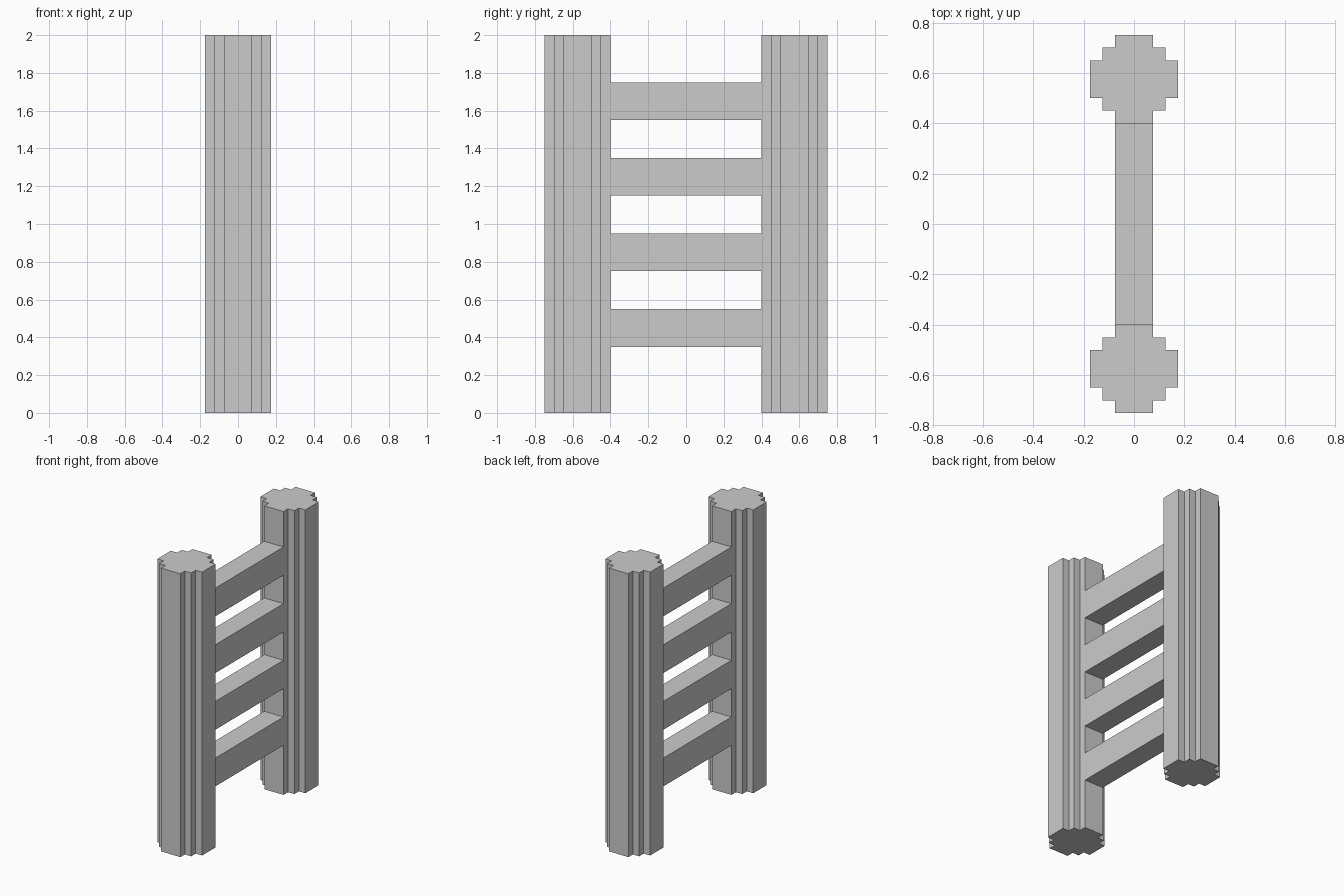
import bpy, bmesh

if "Cube" in bpy.data.objects:
    bpy.data.objects.remove(bpy.data.objects["Cube"])

# One quarter of the stepped post outline, mirrored into the full section
QUARTER = [(0.175, 0.075), (0.125, 0.075), (0.125, 0.125), (0.075, 0.125), (0.075, 0.175)]
half = QUARTER + [(-x, y) for x, y in reversed(QUARTER)]
OUTLINE = half + [(-x, -y) for x, y in half]


def prism(name, outline, z0, z1):
    bm = bmesh.new()
    face = bm.faces.new([bm.verts.new((x, y, z0)) for x, y in outline])
    top = bmesh.ops.extrude_face_region(bm, geom=[face], use_keep_orig=True)
    verts = [v for v in top["geom"] if isinstance(v, bmesh.types.BMVert)]
    bmesh.ops.translate(bm, verts=verts, vec=(0, 0, z1 - z0))
    bmesh.ops.recalc_face_normals(bm, faces=bm.faces)
    mesh = bpy.data.meshes.new(name)
    bm.to_mesh(mesh)
    bm.free()
    obj = bpy.data.objects.new(name, mesh)
    bpy.context.collection.objects.link(obj)
    return obj


# Two upright posts
for name, y in (("front_post", -0.575), ("back_post", 0.575)):
    prism(name, OUTLINE, 0, 2).location.y = y

# Four evenly spaced rungs between the posts
RUNG = [(-0.075, -0.4), (0.075, -0.4), (0.075, 0.4), (-0.075, 0.4)]
for i in range(4):
    z = 0.35 + 0.4 * i
    prism(f"rung_{i + 1}", RUNG, z, z + 0.2)
